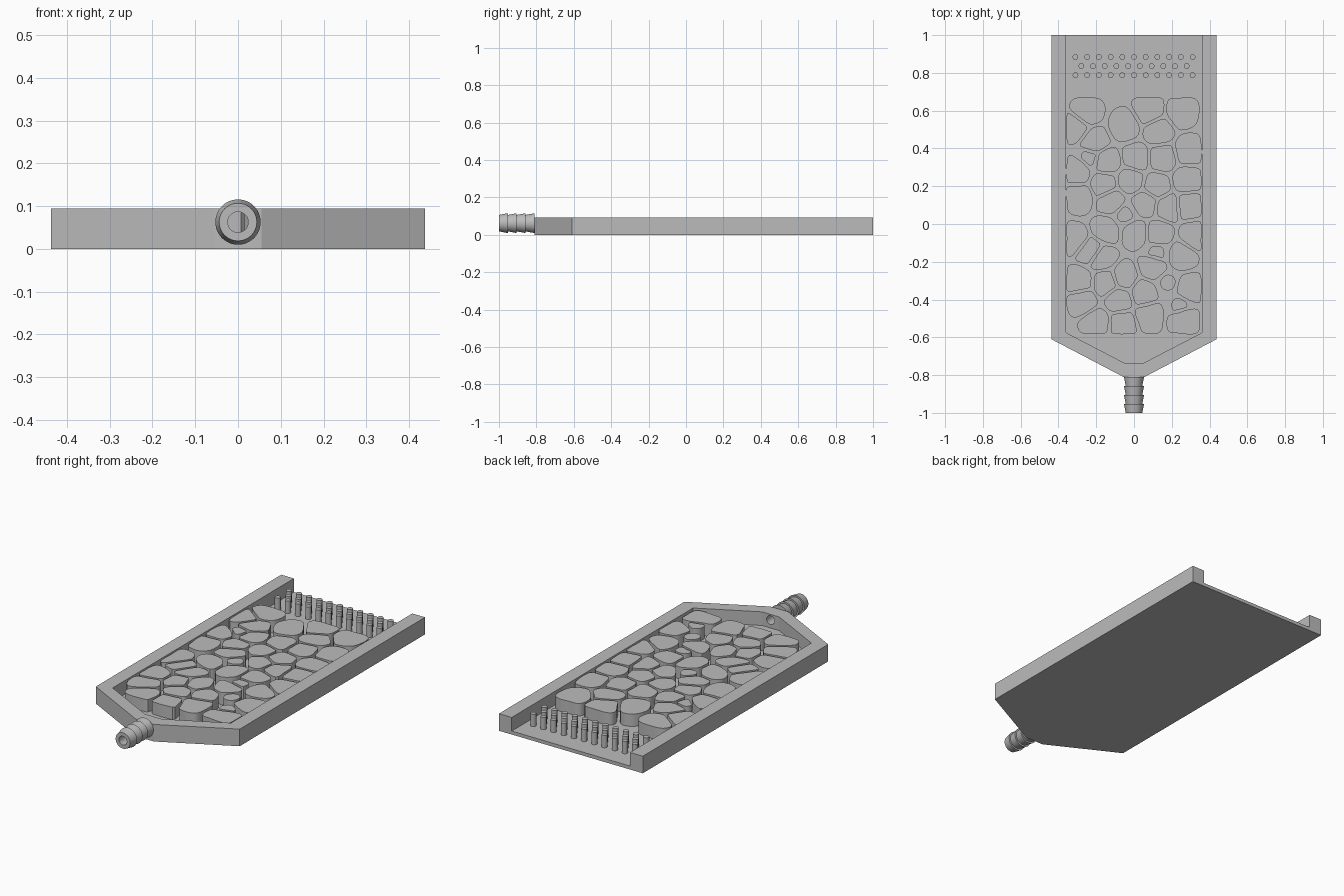
import bpy, bmesh, math, random
from mathutils import Vector

random.seed(4)
cube = bpy.data.objects.get("Cube")
if cube:
    bpy.data.objects.remove(cube, do_unlink=True)

grey = bpy.data.materials.new("plain grey")
grey.use_nodes = True
grey.diffuse_color = (0.5, 0.5, 0.5, 1)
grey.node_tree.nodes["Principled BSDF"].inputs["Base Color"].default_value = (0.5, 0.5, 0.5, 1)

FLOOR, WALL, TOP = 0.019, 0.094, 0.087     # heights of floor, rim and stones
BACK, SHOULDER, NOSE, TIP = 1.0, -0.61, -0.81, -1.0
AXIS_Z, BORE = 0.0625, 0.024


def finish(name, bm, smooth=True):
    bmesh.ops.recalc_face_normals(bm, faces=bm.faces)
    mesh = bpy.data.meshes.new(name)
    bm.to_mesh(mesh)
    bm.free()
    obj = bpy.data.objects.new(name, mesh)
    bpy.context.collection.objects.link(obj)
    mesh.materials.append(grey)
    bpy.ops.object.select_all(action='DESELECT')
    bpy.context.view_layer.objects.active = obj
    obj.select_set(True)
    if smooth:
        bpy.ops.object.shade_smooth_by_angle(angle=math.radians(35))
    return obj


def prism(bm, outline, z0, z1):
    low = [bm.verts.new((x, y, z0)) for x, y in outline]
    high = [bm.verts.new((x, y, z1)) for x, y in outline]
    bm.faces.new(low)
    bm.faces.new(high)
    for i in range(len(low)):
        j = (i + 1) % len(low)
        bm.faces.new((low[i], low[j], high[j], high[i]))


def circle(x, y, r, n):
    return [(x + r * math.cos(math.tau * i / n), y + r * math.sin(math.tau * i / n)) for i in range(n)]


def lathe(bm, profile, n=48):
    """Spin a closed (y, radius) profile about the nozzle axis."""
    rings = [[bm.verts.new((x, y, z)) for x, z in circle(0, AXIS_Z, r, n)] for y, r in profile]
    for k, ring in enumerate(rings):
        nxt = rings[(k + 1) % len(rings)]
        for i in range(n):
            j = (i + 1) % n
            bm.faces.new((ring[i], ring[j], nxt[j], nxt[i]))


def mirrored(half):
    return half + [(-x, y) for x, y in reversed(half)]


# Tray: solid block with an open-backed pocket and an inlet hole cut out
bm = bmesh.new()
prism(bm, mirrored([(0.4375, BACK), (0.4375, SHOULDER), (0.055, NOSE)]), 0, WALL)
tray = finish("tray", bm, smooth=False)

bm = bmesh.new()
prism(bm, mirrored([(0.36, 1.2), (0.36, -0.575), (0.052, -0.735)]), FLOOR, 0.2)
pocket = finish("pocket_cutter", bm, smooth=False)

bm = bmesh.new()
prism(bm, circle(0, 0, BORE, 48), -0.1, 0.1)
for v in bm.verts:
    v.co = (v.co.x, v.co.z - 0.78, v.co.y + AXIS_Z)
inlet = finish("inlet_cutter", bm, smooth=False)

for cutter in (pocket, inlet):
    cutter.hide_render = True
    bpy.context.view_layer.objects.active = tray
    mod = tray.modifiers.new("cut", 'BOOLEAN')
    mod.operation, mod.solver, mod.object = 'DIFFERENCE', 'EXACT', cutter
    bpy.ops.object.modifier_apply(modifier=mod.name)
    bpy.data.objects.remove(cutter, do_unlink=True)
bpy.ops.object.select_all(action='DESELECT')
tray.select_set(True)
bpy.ops.object.shade_smooth_by_angle(angle=math.radians(25))

# Hose nozzle: four barbs that widen towards the tray
barbs = 4
pitch = (NOSE - TIP) / barbs
profile = [(TIP, BORE)]
for k in range(barbs):
    profile += [(TIP + k * pitch, 0.044), (TIP + (k + 1) * pitch, 0.053)]
profile.append((NOSE, BORE))
bm = bmesh.new()
lathe(bm, profile)
finish("hose_nozzle", bm)

# Pegs: three staggered rows near the open end
bm = bmesh.new()
for y, count in ((0.884, 11), (0.836, 10), (0.788, 11)):
    for i in range(count):
        prism(bm, circle((i - (count - 1) / 2) * 0.062, y, 0.015, 20), FLOOR - 0.002, TOP)
finish("pegs", bm)

# Stones: flat-topped pebbles that share the floor between them (centres in hundredths)
big = [(-25, 59), (-5, 52), (8, 60), (25, 59), (-31, 51), (-21, 44), (13, 49), (-14, 33),
       (1, 35), (15, 35), (29, 39), (-30, 28), (-16, 21), (-2, 23), (12, 20), (28, 23),
       (-29, 14), (-12, 12), (6, 11), (18, 9), (29, 10), (-15, -3), (1, -5), (13, -5),
       (32, -6), (-31, -8), (-23, -14), (25, -17), (-29, -30), (-5, -28), (-15, -31),
       (10, -23), (5, -36), (29, -34), (-27, -41), (-8, -40), (-20, -52), (-6, -53),
       (8, -49), (26, -51), (-17, -18)]
small = [(-24, 35), (-5, 5), (12, -15), (18, -31), (24, -43)]
stones = [(Vector(c) / 100, 0.05) for c in big] + [(Vector(c) / 100, 0.02) for c in small]
edges = [(Vector((1, 0)), 0.36), (Vector((-1, 0)), 0.36), (Vector((0, 1)), 0.675), (Vector((0, -1)), 0.585)]
GAP, SIDES, ROUNDING = 0.007, 40, 9


def stone_outline(centre, size):
    limits = [(n, d - centre.dot(n) - 0.003) for n, d in edges]
    for other, other_size in stones:
        gap = other - centre
        d = gap.length
        if 0 < d < 0.4:
            limits.append((gap / d, (d * d + size ** 2 - other_size ** 2) / (2 * d) - GAP))
    phase, wobble = random.uniform(0, math.tau), random.uniform(0, 0.05)
    points = []
    for i in range(SIDES):
        a = math.tau * i / SIDES
        ray = Vector((math.cos(a), math.sin(a)))
        total = (1 / (size * 2.1)) ** ROUNDING
        for normal, dist in limits:
            total += (max(ray.dot(normal), 0) / max(dist, 0.008)) ** ROUNDING
        r = total ** (-1 / ROUNDING) * (1 + wobble * math.sin(3 * a + phase))
        points.append(centre + ray * r)
    return points


bm = bmesh.new()
for centre, size in stones:
    prism(bm, stone_outline(centre, size), FLOOR - 0.002, TOP)
finish("stones", bm)
